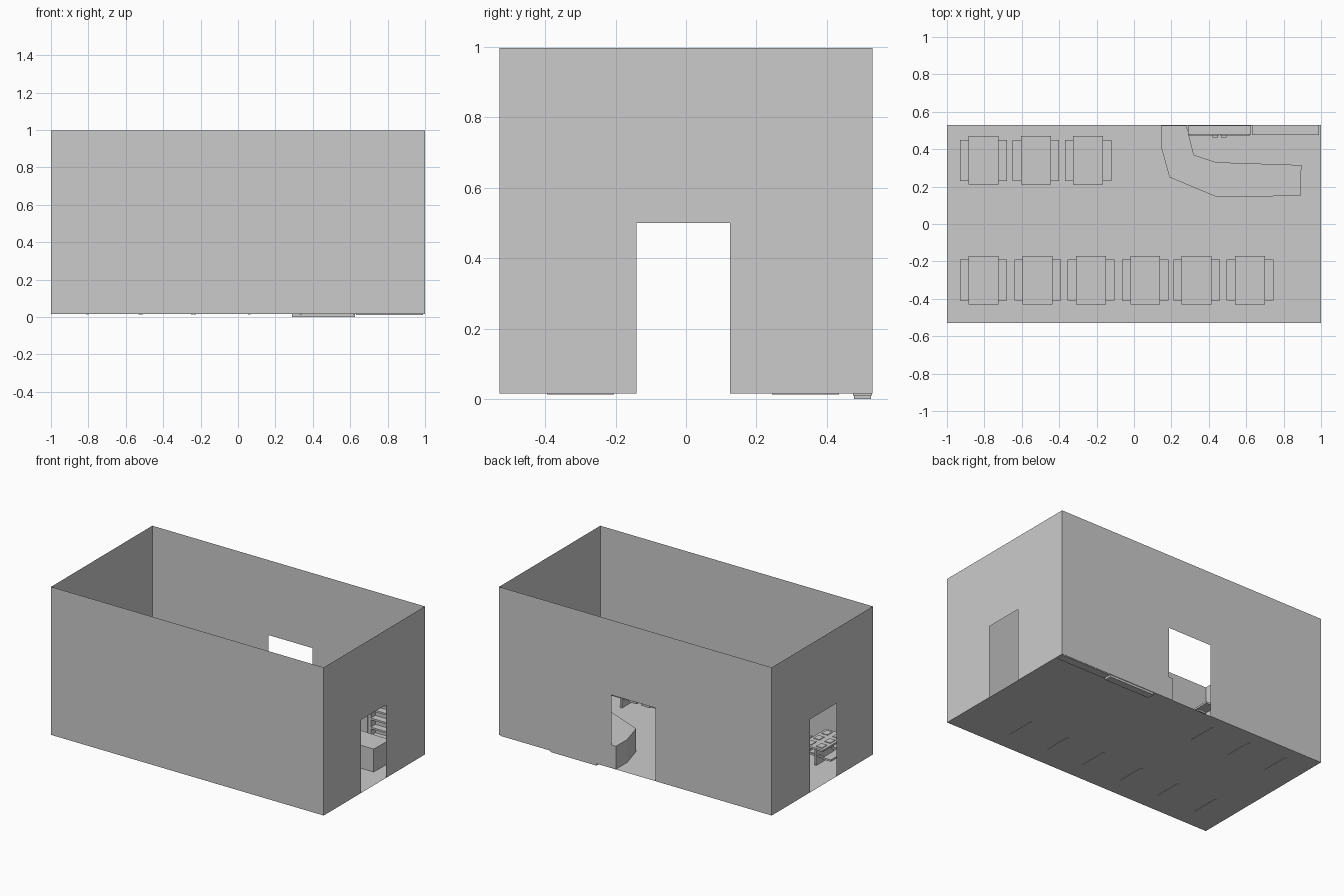
import bpy, bmesh

if "Cube" in bpy.data.objects:
    bpy.data.objects.remove(bpy.data.objects["Cube"])

FLOOR = 0.015


def finish(bm, name):
    bmesh.ops.recalc_face_normals(bm, faces=bm.faces)
    me = bpy.data.meshes.new(name)
    bm.to_mesh(me)
    bm.free()
    ob = bpy.data.objects.new(name, me)
    bpy.context.collection.objects.link(ob)
    return ob


def boxes(name, items):
    """One object from boxes given as (x0, x1, y0, y1, z0, z1)."""
    bm = bmesh.new()
    for x0, x1, y0, y1, z0, z1 in items:
        vs = bmesh.ops.create_cube(bm, size=1)["verts"]
        for v in vs:
            v.co.x = x0 if v.co.x < 0 else x1
            v.co.y = y0 if v.co.y < 0 else y1
            v.co.z = z0 if v.co.z < 0 else z1
    return finish(bm, name)


def sheet(name, outline, place):
    """Single flat face; place maps (a, b) to a 3D point."""
    bm = bmesh.new()
    bm.faces.new([bm.verts.new(place(a, b)) for a, b in outline])
    return finish(bm, name)


def wall_outline(half, door=None):
    pts = [(-half, FLOOR)]
    if door:
        d0, d1 = door
        pts += [(d0, FLOOR), (d0, 0.5), (d1, 0.5), (d1, FLOOR)]
    return pts + [(half, FLOOR), (half, 0.997), (-half, 0.997)]


# Room shell: thin walls, three doorways, open top
sheet("floor", [(-1, -.53), (1, -.53), (1, .53), (-1, .53)], lambda a, b: (a, b, FLOOR))
sheet("front_wall", wall_outline(1), lambda a, b: (a, -.53, b))
sheet("back_wall", wall_outline(1, (-.147, .176)), lambda a, b: (a, .53, b))
sheet("right_wall", wall_outline(.53, (-.14, .125)), lambda a, b: (1, a, b))
sheet("left_wall", wall_outline(.53, (-.15, .13)), lambda a, b: (-1, a, b))


# Dining tables with a bench on each long side
def dining_set(tag, x, y):
    boxes("table_top_" + tag, [(x - .08, x + .08, y - .13, y + .13, .138, .15)])
    boxes("table_leg_" + tag, [(x - .006, x + .006, y - .095, y + .095, .013, .138)])
    mats = []
    for mx in (-.04, .04):
        for my in (-.085, 0, .085):
            mats.append((x + mx - .022, x + mx + .022, y + my - .026, y + my + .026, .15, .154))
    boxes("place_mats_" + tag, mats)
    seats, bars = [], []
    for s in (-1, 1):
        xa, xb = sorted((x + s * .065, x + s * .125))
        seats.append((xa, xb, y - .11, y + .11, .078, .09))
    for dy in (-.07, .07):
        bars.append((x - .11, x + .11, y + dy - .006, y + dy + .006, .066, .078))
    boxes("bench_seats_" + tag, seats)
    boxes("bench_bars_" + tag, bars)


for i, x in enumerate((-.805, -.515, -.23, .06, .335, .62)):
    dining_set("front_%d" % i, x, -.30)
for i, x in enumerate((-.805, -.525, -.245)):
    dining_set("back_%d" % i, x, .34)

# Angled service counter
outline = [(.145, .527), (.145, .41), (.19, .25), (.44, .145), (.89, .15),
           (.895, .315), (.44, .33), (.32, .37), (.28, .527)]
bm = bmesh.new()
base = bm.faces.new([bm.verts.new((a, b, FLOOR)) for a, b in outline])
ext = bmesh.ops.extrude_face_region(bm, geom=[base])
for v in ext["geom"]:
    if isinstance(v, bmesh.types.BMVert):
        v.co.z = .167
if not base.is_valid or len(bm.faces) < 11:
    bm.faces.new([v for v in bm.verts if v.co.z < .1][:9])
finish(bm, "service_counter")

# Back cabinet with doors and handles
boxes("back_cabinet", [(.29, .625, .478, .526, 0, .34)])
boxes("cabinet_doors", [(.295, .455, .472, .478, .03, .33), (.46, .62, .472, .478, .03, .33)])
boxes("cabinet_handles", [(x, x + .03, .462, .472, .17, .19) for x in (.42, .465)])

# Open shelf unit
shelf = [(.63, .642, .475, .528, .01, .34), (.978, .99, .475, .528, .01, .34),
         (.63, .99, .522, .528, .01, .34)]
shelf += [(.642, .978, .475, .522, z, z + .012) for z in (.01, .055, .11, .17, .23, .285)]
shelf.append((.63, .99, .475, .528, .34, .35))
boxes("shelf_unit", shelf)
